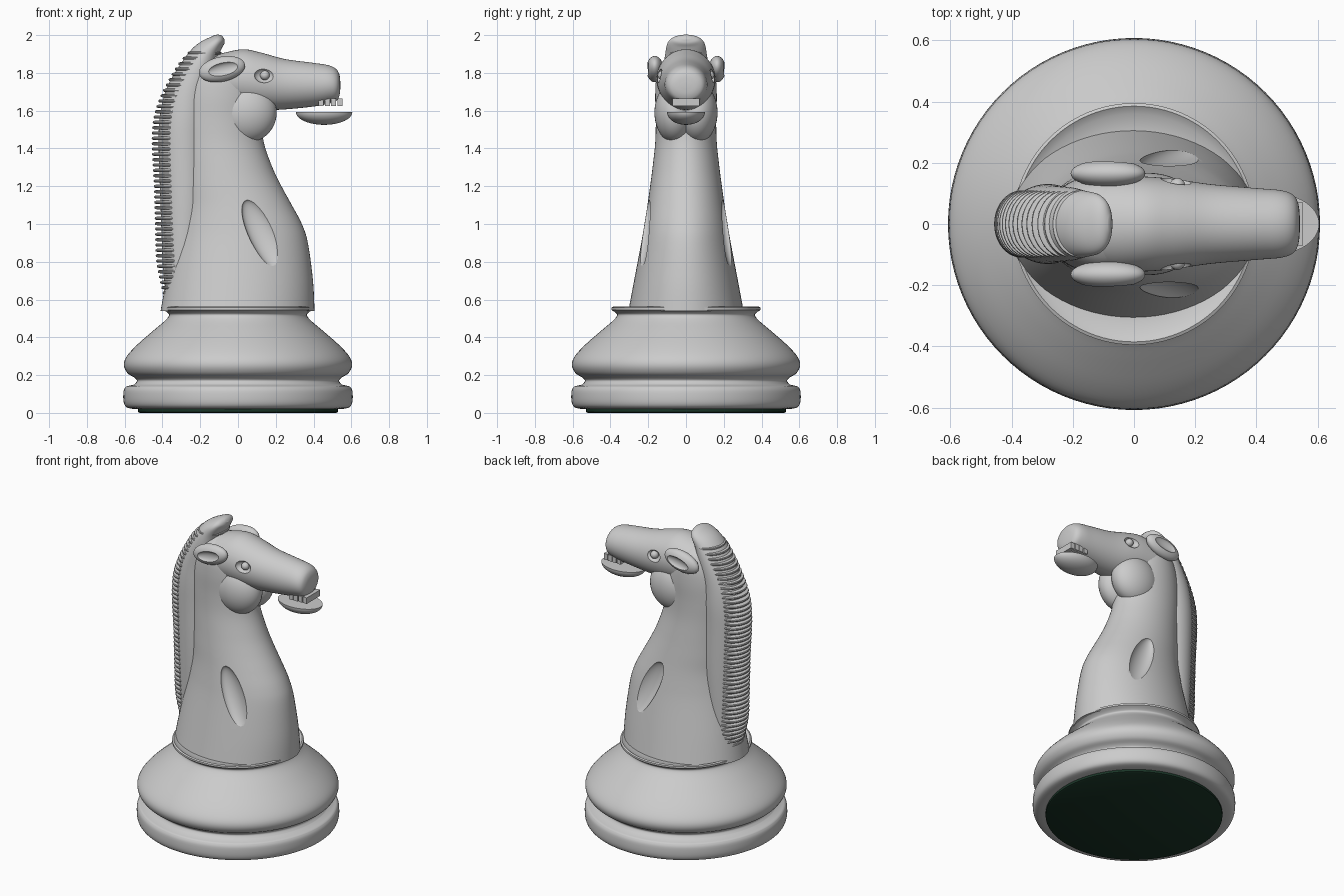
import bpy, bmesh
from math import sin, cos, pi, radians
from mathutils import Vector

if "Cube" in bpy.data.objects:
    bpy.data.objects.remove(bpy.data.objects["Cube"])


def spline(keys, steps):
    """Catmull-Rom interpolation of tuples of any size."""
    out = []
    n = len(keys)
    for i in range(n - 1):
        p0, p1, p2, p3 = (keys[max(i - 1, 0)], keys[i], keys[i + 1], keys[min(i + 2, n - 1)])
        for s in range(steps):
            t = s / steps
            out.append(tuple(0.5 * (2 * b + (c - a) * t + (2 * a - 5 * b + 4 * c - d) * t * t
                                    + (3 * b - a - 3 * c + d) * t ** 3)
                             for a, b, c, d in zip(p0, p1, p2, p3)))
    out.append(tuple(keys[-1]))
    return out


def smooth(ob, angle=35):
    bpy.ops.object.select_all(action='DESELECT')
    ob.select_set(True)
    bpy.context.view_layer.objects.active = ob
    bpy.ops.object.shade_smooth_by_angle(angle=radians(angle))


def finish(bm, name):
    bmesh.ops.recalc_face_normals(bm, faces=bm.faces)
    me = bpy.data.meshes.new(name)
    bm.to_mesh(me)
    bm.free()
    ob = bpy.data.objects.new(name, me)
    bpy.context.collection.objects.link(ob)
    smooth(ob)
    return ob


def loft(bm, rings, n=48):
    """Rings are (centre, axis_u, axis_v): ellipses skinned and capped."""
    loops = []
    for c, u, v in rings:
        c, u, v = Vector(c), Vector(u), Vector(v)
        loops.append([bm.verts.new(c + u * cos(2 * pi * k / n) + v * sin(2 * pi * k / n))
                      for k in range(n)])
    for a, b in zip(loops, loops[1:]):
        for k in range(n):
            bm.faces.new((a[k], a[(k + 1) % n], b[(k + 1) % n], b[k]))
    bm.faces.new(loops[0])
    bm.faces.new(loops[-1])


def lofted(name, rings, n=48):
    bm = bmesh.new()
    loft(bm, rings, n)
    return finish(bm, name)


def lathe(name, profile):
    return lofted(name, [((0, 0, z), (r, 0, 0), (0, r, 0)) for r, z in profile], 96)


def ellipsoid(name, loc, size, rot=(0, 0, 0)):
    bpy.ops.mesh.primitive_uv_sphere_add(segments=40, ring_count=24, location=loc, rotation=rot)
    ob = bpy.context.object
    ob.name = name
    ob.scale = size
    smooth(ob)
    return ob


def cut(ob, cutter):
    cutter.hide_render = True
    m = ob.modifiers.new("cut", 'BOOLEAN')
    m.operation = 'DIFFERENCE'
    m.solver = 'EXACT'
    m.object = cutter
    bpy.context.view_layer.objects.active = ob
    bpy.ops.object.modifier_apply(modifier=m.name)
    bpy.data.objects.remove(cutter)
    smooth(ob)


# Felt pad
felt = lathe("felt_pad", [(0.52, 0.0), (0.53, 0.005), (0.53, 0.03)])
green = bpy.data.materials.new("felt_green")
green.diffuse_color = (0.01, 0.035, 0.02, 1)
green.use_nodes = True
green.node_tree.nodes["Principled BSDF"].inputs["Base Color"].default_value = green.diffuse_color
felt.data.materials.append(green)

# Turned base: foot ring, groove, big bulge, waist and rim
foot = spline([(0.55, 0.02), (0.59, 0.03), (0.606, 0.06), (0.606, 0.115), (0.595, 0.138)], 4)
bulge = spline([(0.55, 0.15), (0.535, 0.17), (0.55, 0.188), (0.585, 0.21), (0.604, 0.25),
                (0.592, 0.295), (0.54, 0.355), (0.455, 0.43), (0.39, 0.485), (0.365, 0.515),
                (0.372, 0.53), (0.395, 0.545)], 4)
lathe("base", foot + [(0.585, 0.142)] + bulge + [(0.395, 0.557), (0.385, 0.562), (0.36, 0.545), (0.3, 0.54)])

# Neck: z, back x, front x, half width
neck_keys = [(0.54, -0.41, 0.405, 0.305), (0.7, -0.38, 0.397, 0.275), (0.9, -0.335, 0.37, 0.237),
             (1.0, -0.315, 0.338, 0.22), (1.1, -0.30, 0.285, 0.204), (1.2, -0.30, 0.23, 0.19),
             (1.3, -0.30, 0.182, 0.177), (1.43, -0.305, 0.137, 0.163), (1.55, -0.31, 0.125, 0.16),
             (1.68, -0.30, 0.12, 0.163), (1.78, -0.27, 0.09, 0.155), (1.85, -0.23, 0.03, 0.12),
             (1.89, -0.18, -0.03, 0.06)]
neck = lofted("neck", [(((b + f) / 2, 0, z), ((f - b) / 2, 0, 0), (0, w, 0))
                       for z, b, f, w in spline(neck_keys, 5)], 72)

# Head: x, top z, bottom z, half width
head_keys = [(-0.22, 1.83, 1.70, 0.07), (-0.17, 1.88, 1.65, 0.13), (-0.08, 1.905, 1.62, 0.153),
             (0.03, 1.925, 1.605, 0.155), (0.13, 1.905, 1.602, 0.147), (0.25, 1.873, 1.607, 0.13),
             (0.40, 1.853, 1.622, 0.117), (0.48, 1.84, 1.637, 0.11), (0.52, 1.82, 1.65, 0.095),
             (0.537, 1.79, 1.68, 0.065), (0.542, 1.75, 1.72, 0.02)]
head = lofted("head", [((x, 0, (t + b) / 2), (0, w, 0), (0, 0, (t - b) / 2))
                       for x, t, b, w in spline(head_keys, 5)], 64)

# Paired parts: cheeks, eyes, ears and shoulder hollows
for s, side in ((-1, "right"), (1, "left")):
    ellipsoid(f"cheek_{side}", (0.045, s * 0.06, 1.59), (0.16, 0.107, 0.16))
    cut(neck, ellipsoid("shoulder_cutter", (0.145, s * 0.236, 0.93), (0.078, 0.05, 0.225),
                        (s * radians(9), radians(-28), 0)))
    cut(head, ellipsoid("socket_cutter", (0.14, s * 0.15, 1.787), (0.053, 0.035, 0.04)))
    ellipsoid(f"eyeball_{side}", (0.142, s * 0.125, 1.787), (0.025, 0.025, 0.025))
    tilt = (0, radians(-12), 0)
    ear = ellipsoid(f"ear_{side}", (-0.085, s * 0.165, 1.82), (0.124, 0.045, 0.066), tilt)
    cut(ear, ellipsoid("ear_cutter", (-0.075, s * 0.212, 1.82), (0.09, 0.025, 0.036), tilt))

# Upper teeth
for i in range(4):
    bpy.ops.mesh.primitive_cube_add(size=1, location=(0.44 + i * 0.033, 0, 1.645))
    tooth = bpy.context.object
    tooth.name = f"tooth_{i + 1}"
    tooth.dimensions = (0.027, 0.15 - i * 0.003, 0.04)

# Lower jaw: bottom half of an ellipsoid
jaw = [(1.592 - 0.067 * sin(a), max(cos(a), 0.02)) for a in [i * pi / 24 for i in range(13)]]
lofted("lower_jaw", [((0.456, 0, z), (0.149 * k, 0, 0), (0, 0.1 * k, 0)) for z, k in jaw])

# Mane body: swept ellipse (x, z, depth, half width) ending in the forelock
mane_keys = [(-0.33, 0.60, 0.05, 0.08), (-0.31, 0.66, 0.08, 0.105), (-0.29, 0.8, 0.11, 0.12),
             (-0.28, 1.1, 0.13, 0.13), (-0.285, 1.4, 0.135, 0.13), (-0.28, 1.55, 0.135, 0.13),
             (-0.26, 1.68, 0.125, 0.125), (-0.21, 1.82, 0.095, 0.12), (-0.17, 1.9, 0.072, 0.11),
             (-0.12, 1.955, 0.045, 0.098), (-0.09, 1.978, 0.03, 0.07), (-0.077, 1.987, 0.012, 0.025)]
path = spline(mane_keys, 5)
rings = []
for i, (x, z, a, b) in enumerate(path):
    p, q = path[max(i - 1, 0)], path[min(i + 1, len(path) - 1)]
    t = Vector((q[0] - p[0], 0, q[1] - p[1])).normalized()
    rings.append(((x, 0, z), Vector((-t.z, 0, t.x)) * a, (0, b, 0)))
lofted("mane", rings)

# Mane ridges: stacked flat discs following the back edge
edge = spline([(0.63, -0.398), (0.8, -0.433), (1.0, -0.44), (1.2, -0.446), (1.42, -0.457),
               (1.55, -0.45), (1.65, -0.422), (1.75, -0.375), (1.85, -0.315), (1.91, -0.262)], 8)
bm = bmesh.new()
count = 46
for i in range(count):
    z = 0.635 + i * (1.905 - 0.635) / (count - 1)
    k = next(j for j in range(len(edge) - 1) if edge[j + 1][0] >= z)
    (z0, x0), (z1, x1) = edge[k], edge[k + 1]
    x = x0 + (x1 - x0) * (z - z0) / (z1 - z0)
    loft(bm, [((x + 0.09, 0, z + dz), (0.09 - d, 0, 0), (0, 0.11 - d, 0))
              for dz, d in ((-0.009, 0.012), (-0.006, 0.002), (0, 0), (0.006, 0.002), (0.009, 0.012))], 40)
finish(bm, "mane_ridges")
